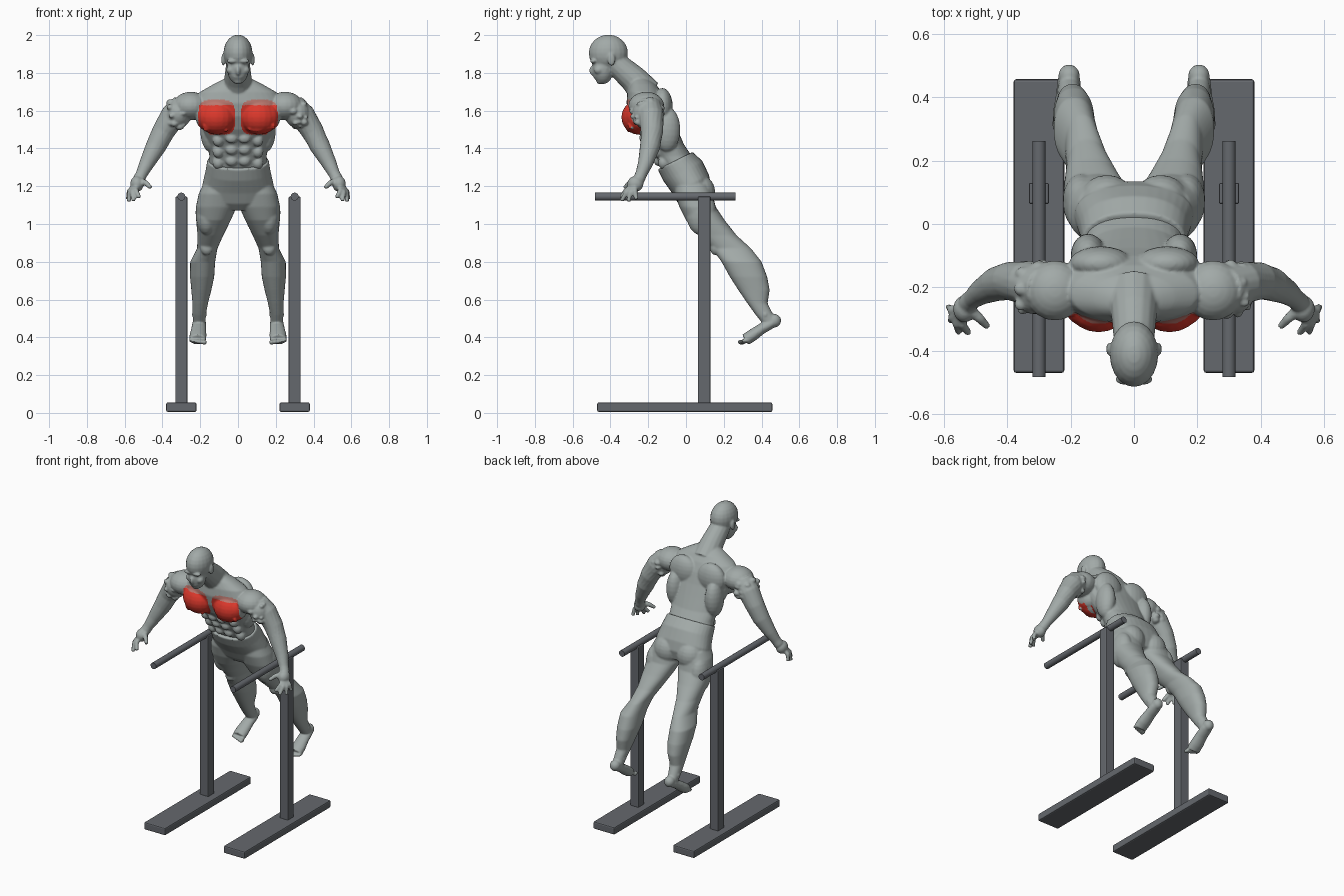
import bpy, bmesh, math, random
from mathutils import Vector, Matrix

random.seed(4)
default_cube = bpy.data.objects.get("Cube")
if default_cube:
    bpy.data.objects.remove(default_cube, do_unlink=True)


def make_material(name, colour):
    material = bpy.data.materials.new(name)
    material.use_nodes = True
    material.diffuse_color = (*colour, 1)
    for node in material.node_tree.nodes:
        if node.type == "BSDF_PRINCIPLED":
            node.inputs["Base Color"].default_value = (*colour, 1)
            node.inputs["Roughness"].default_value = 0.6
    return material


skin_grey = make_material("skin grey", (0.36, 0.40, 0.39))
muscle_red = make_material("muscle red", (0.72, 0.04, 0.025))
faded_red = make_material("faded red", (0.50, 0.19, 0.16))
steel_grey = make_material("steel grey", (0.13, 0.14, 0.155))


# --- shape helpers -------------------------------------------------------
def skin_loops(bm, loops):
    """Join a stack of vertex loops into a closed shell."""
    rows = [[bm.verts.new(p) for p in loop] for loop in loops]
    count = len(rows[0])
    for low, high in zip(rows, rows[1:]):
        for i in range(count):
            j = (i + 1) % count
            bm.faces.new((low[i], low[j], high[j], high[i]))
    bm.faces.new(rows[0][::-1])
    bm.faces.new(rows[-1])


def slices(bm, rings, tilt=0.0, count=32):
    """Loft of elliptical slices: height, centre x, half width, front y, back y."""
    loops = []
    for z, cx, half, front, back in rings:
        cy, depth = (front + back) / 2, (back - front) / 2
        loop = []
        for i in range(count):
            a = math.tau * i / count
            c, s = math.cos(a), math.sin(a)
            y = math.copysign(abs(s) ** 0.9, s) * depth
            x = math.copysign(abs(c) ** 0.9, c) * half
            loop.append((cx + x, cy + y, z + tilt * y))
        loops.append(loop)
    skin_loops(bm, loops)


def tube(bm, points, side=1, flat=1.0, count=16):
    """Tapering limb along points of x, y, z, radius."""
    centres = [Vector((side * x, y, z)) for x, y, z, r in points]
    loops = []
    for k, c in enumerate(centres):
        along = (centres[min(k + 1, len(centres) - 1)] - centres[max(k - 1, 0)]).normalized()
        u = along.cross(Vector((0, 0, 1))).normalized()
        v = along.cross(u)
        r = points[k][3]
        loops.append([c + u * r * math.cos(math.tau * i / count)
                      + v * r * flat * math.sin(math.tau * i / count) for i in range(count)])
    skin_loops(bm, loops)


def blob(bm, centre, radii, side=1):
    """Ellipsoid muscle or rounded lump."""
    x, y, z = centre
    place = Matrix.Translation((side * x, y, z)) @ Matrix.Diagonal((*radii, 1))
    bmesh.ops.create_uvsphere(bm, u_segments=20, v_segments=12, radius=1, matrix=place)


def finish(name, bm, materials):
    bmesh.ops.recalc_face_normals(bm, faces=bm.faces)
    mesh = bpy.data.meshes.new(name)
    bm.to_mesh(mesh)
    bm.free()
    for material in materials:
        mesh.materials.append(material)
    ob = bpy.data.objects.new(name, mesh)
    bpy.context.collection.objects.link(ob)
    return ob


def fuse(ob, materials, voxel=0.006, rounds=4):
    """Blend overlapping parts into one smooth surface."""
    remesh = ob.modifiers.new("Fuse", "REMESH")
    remesh.mode = "VOXEL"
    remesh.voxel_size = voxel
    relax = ob.modifiers.new("Relax", "SMOOTH")
    relax.factor = 0.5
    relax.iterations = rounds
    graph = bpy.context.evaluated_depsgraph_get()
    mesh = bpy.data.meshes.new_from_object(ob.evaluated_get(graph))
    ob.modifiers.clear()
    ob.data = mesh
    mesh.materials.clear()
    for material in materials:
        mesh.materials.append(material)
    for face in mesh.polygons:
        face.use_smooth = True
        face.material_index = 0
    return mesh


# --- upper body: torso, head and arms ------------------------------------
bm = bmesh.new()
slices(bm, [(1.24, 0, .14, -.09, .08), (1.30, 0, .157, -.135, .075), (1.36, 0, .152, -.17, .03),
            (1.42, 0, .16, -.205, -.01), (1.50, 0, .185, -.265, -.045), (1.57, 0, .21, -.30, -.075),
            (1.64, 0, .24, -.315, -.10), (1.70, 0, .20, -.31, -.13), (1.74, 0, .13, -.30, -.16),
            (1.77, 0, .07, -.29, -.20)])

# Neck and head
tube(bm, [(0, -.21, 1.69, .085), (0, -.28, 1.77, .073), (0, -.36, 1.84, .064), (0, -.40, 1.88, .06)])
blob(bm, (0, -.411, 1.905), (.077, .104, .097))
blob(bm, (0, -.440, 1.825), (.058, .058, .085))
blob(bm, (0, -.494, 1.812), (.013, .018, .026))
blob(bm, (0, -.478, 1.778), (.026, .012, .008))
blob(bm, (0, -.455, 1.757), (.026, .020, .017))

for s in (1, -1):
    # Face: brow, cheekbone and ear
    blob(bm, (.03, -.490, 1.862), (.030, .018, .012), s)
    blob(bm, (.04, -.462, 1.815), (.022, .026, .022), s)
    blob(bm, (.078, -.395, 1.87), (.010, .020, .034), s)

    # Chest, abdomen, back and shoulder muscles
    blob(bm, (.112, -.25, 1.565), (.103, .092, .092), s)
    blob(bm, (.165, -.24, 1.57), (.06, .080, .075), s)
    for z, y in ((1.455, -.225), (1.395, -.183), (1.335, -.148)):
        blob(bm, (.034, y, z), (.032, .022, .028), s)
        blob(bm, (.105, y + .03, z - .01), (.03, .03, .035), s)
    blob(bm, (.105, -.125, 1.62), (.10, .055, .10), s)
    blob(bm, (.145, -.10, 1.50), (.055, .07, .12), s)
    blob(bm, (.25, -.21, 1.625), (.095, .095, .075), s)
    blob(bm, (.315, -.205, 1.585), (.068, .080, .078), s)

    # Crumpled lumps around the upper arm and lower chest
    for i in range(26):
        a, b = random.uniform(0, math.tau), random.uniform(-.5, 1)
        out = Vector((b, math.cos(a), math.sin(a))).normalized()
        size = random.uniform(.012, .024)
        blob(bm, (.315 + out.x * .066, -.205 + out.y * .078, 1.585 + out.z * .076),
             (size, size, size * .8), s)
    for i in range(14):
        x, z = random.uniform(.06, .19), random.uniform(1.495, 1.53)
        blob(bm, (x, -.322 + abs(x - .11) * .25 + (1.53 - z) * .5, z), (.011, .011, .009), s)

    # Arm
    tube(bm, [(.29, -.20, 1.62, .070), (.345, -.185, 1.57, .068), (.395, -.18, 1.49, .060),
              (.435, -.19, 1.41, .054), (.483, -.215, 1.32, .040), (.510, -.237, 1.265, .031),
              (.525, -.25, 1.235, .032)], s)

    # Hand with four fingers and a thumb
    blob(bm, (.535, -.268, 1.212), (.036, .043, .042), s)
    for tip in ((.585, -.262, 1.13), (.578, -.305, 1.118), (.553, -.342, 1.122), (.522, -.345, 1.14)):
        base = Vector((.54, -.27, 1.205))
        end = Vector(tip)
        mid = base.lerp(end, .55) + Vector((.012, -.006, .008))
        tube(bm, [(*base, .018), (*mid, .0145), (*end, .011)], s, count=10)
    tube(bm, [(.525, -.265, 1.23, .020), (.485, -.30, 1.215, .015), (.462, -.325, 1.192, .011)], s, count=10)

upper = finish("upper_body", bm, [skin_grey])
mesh = fuse(upper, [skin_grey, muscle_red, faded_red], rounds=3)

# Highlighted chest muscles, with a faded upper edge
for face in mesh.polygons:
    x, y, z = face.center
    patch = ((abs(x) - .113) / .097) ** 4 + ((z - 1.565) / .092) ** 4
    if patch < 1 and y < -.20 and face.normal.y < .1:
        face.material_index = 2 if z > 1.628 else 1

# --- lower body: hips, legs and feet -------------------------------------
bm = bmesh.new()
slices(bm, [(1.335, 0, .163, -.150, .035), (1.28, 0, .172, -.120, .088), (1.21, 0, .188, -.072, .122),
            (1.15, 0, .180, -.04, .135), (1.10, 0, .10, .0, .12)], tilt=.5)
for s in (1, -1):
    blob(bm, (.085, .075, 1.165), (.088, .080, .095), s)
    leg = [(1.21, .10, .085, -.06, .12), (1.16, .108, .10, -.058, .14), (1.09, .115, .108, -.035, .158),
           (1.02, .13, .092, .0, .205), (.94, .146, .068, .065, .268), (.87, .163, .054, .138, .345),
           (.80, .187, .066, .188, .40), (.72, .19, .064, .232, .43), (.65, .194, .053, .277, .443),
           (.58, .20, .041, .325, .432), (.52, .205, .035, .368, .462), (.48, .205, .033, .40, .49)]
    slices(bm, [(z, s * cx, w, front, back) for z, cx, w, front, back in leg])
    # Kneecap and outer thigh
    blob(bm, (.165, .155, .875), (.035, .028, .04), s)
    blob(bm, (.165, .08, 1.06), (.06, .08, .12), s)
    # Foot with ankle bones and toes
    tube(bm, [(.204, .485, .497, .026), (.205, .455, .475, .037), (.208, .40, .445, .040),
              (.212, .35, .41, .045), (.213, .315, .387, .044)], s, flat=.72)
    blob(bm, (.205, .468, .488), (.034, .036, .036), s)
    blob(bm, (.205, .42, .52), (.041, .02, .02), s)
    for i in range(5):
        size = .014 - .0012 * i
        blob(bm, (.177 + .0185 * i, .294 + .005 * i, .374 + .002 * i), (size * .85, .022, size), s)
lower = finish("hips_and_legs", bm, [skin_grey])
fuse(lower, [skin_grey])


# --- parallel bars -------------------------------------------------------
def box(name, low, high, bevel):
    bm = bmesh.new()
    low, high = Vector(low), Vector(high)
    place = Matrix.Translation((low + high) / 2) @ Matrix.Diagonal((*(high - low), 1))
    bmesh.ops.create_cube(bm, size=1, matrix=place)
    bmesh.ops.bevel(bm, geom=bm.edges[:], offset=bevel, segments=2, affect="EDGES", profile=.5)
    return finish(name, bm, [steel_grey])


for s, label in ((1, "left"), (-1, "right")):
    x = .3 * s
    box(label + "_base", (x - .08, -.47, .005), (x + .08, .457, .055), .008)
    box(label + "_post", (x - .032, .063, .05), (x + .032, .13, 1.145), .006)
    bm = bmesh.new()
    place = Matrix.Translation((x, -.11, 1.145)) @ Matrix.Rotation(math.pi / 2, 4, "X")
    bmesh.ops.create_cone(bm, cap_ends=True, segments=24, radius1=.021, radius2=.021,
                          depth=.745, matrix=place)
    rail = finish(label + "_rail", bm, [steel_grey])
    for face in rail.data.polygons:
        face.use_smooth = len(face.vertices) == 4
